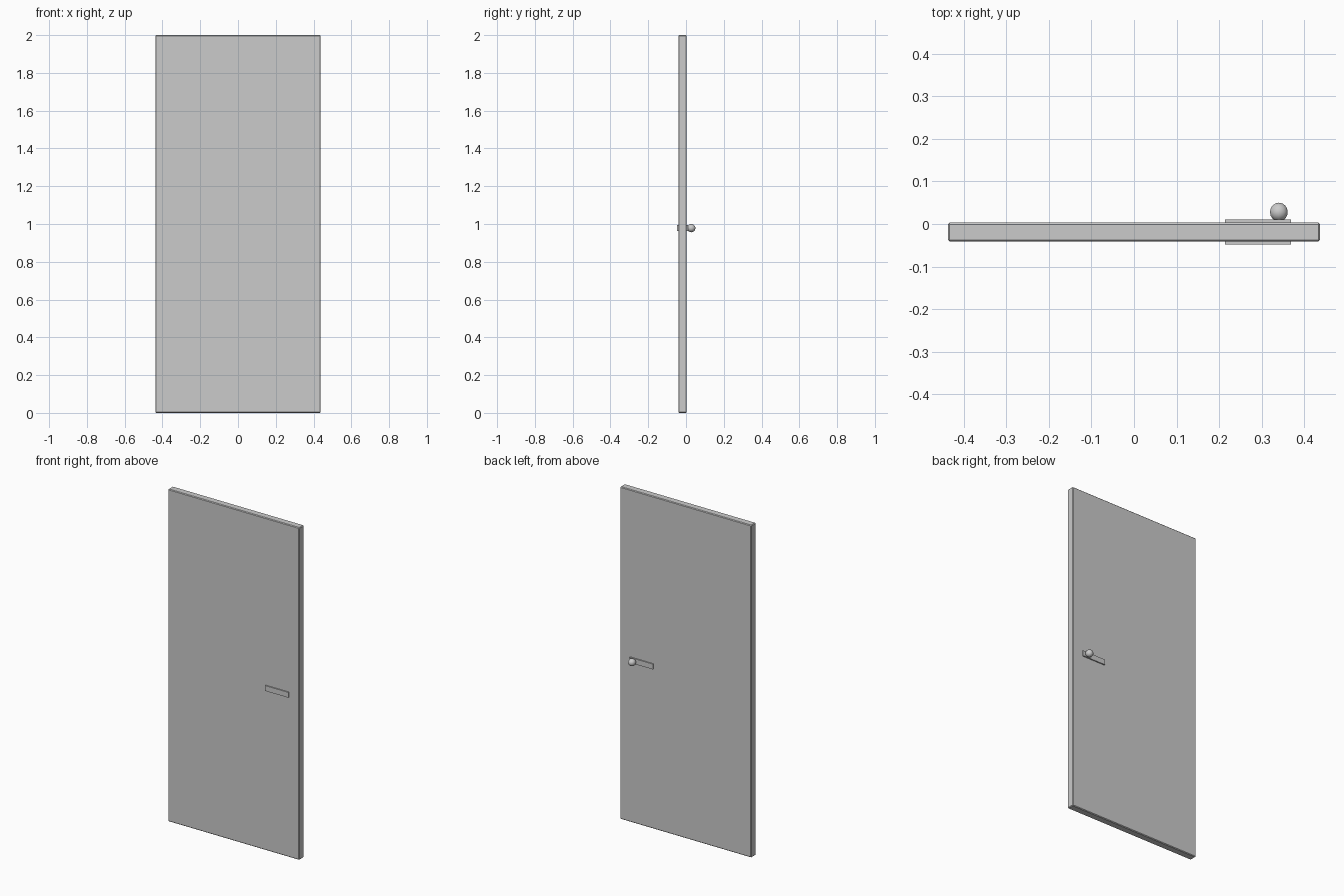
import bpy
from math import radians

if "Cube" in bpy.data.objects:
    bpy.data.objects.remove(bpy.data.objects["Cube"])


def box(name, lo, hi, bevel=0.0):
    center = [(a + b) / 2 for a, b in zip(lo, hi)]
    bpy.ops.mesh.primitive_cube_add(size=1, location=center)
    ob = bpy.context.object
    ob.name = name
    ob.scale = [b - a for a, b in zip(lo, hi)]
    bpy.ops.object.transform_apply(location=False, rotation=False, scale=True)
    if bevel:
        mod = ob.modifiers.new("edge_chamfer", 'BEVEL')
        mod.width = bevel
        mod.segments = 1
    return ob


# Door slab with slightly chamfered edges
BACK, FRONT = 0.003, -0.041
box("door_panel", (-0.437, FRONT, 0), (0.437, BACK, 2), 0.004)

# Flat handle plates, one on each face
PLATE = 0.007
for name, y0, y1 in (("front_handle_plate", FRONT - PLATE, FRONT),
                     ("back_handle_plate", BACK, BACK + PLATE)):
    box(name, (0.214, y0, 0.962), (0.369, y1, 0.994))

# Round knob on the back plate
bpy.ops.mesh.primitive_uv_sphere_add(segments=10, ring_count=8, radius=0.022,
                                     location=(0.34, 0.028, 0.978),
                                     rotation=(radians(90), 0, 0))
bpy.context.object.name = "back_knob"
bpy.ops.object.shade_smooth_by_angle(angle=radians(60))
